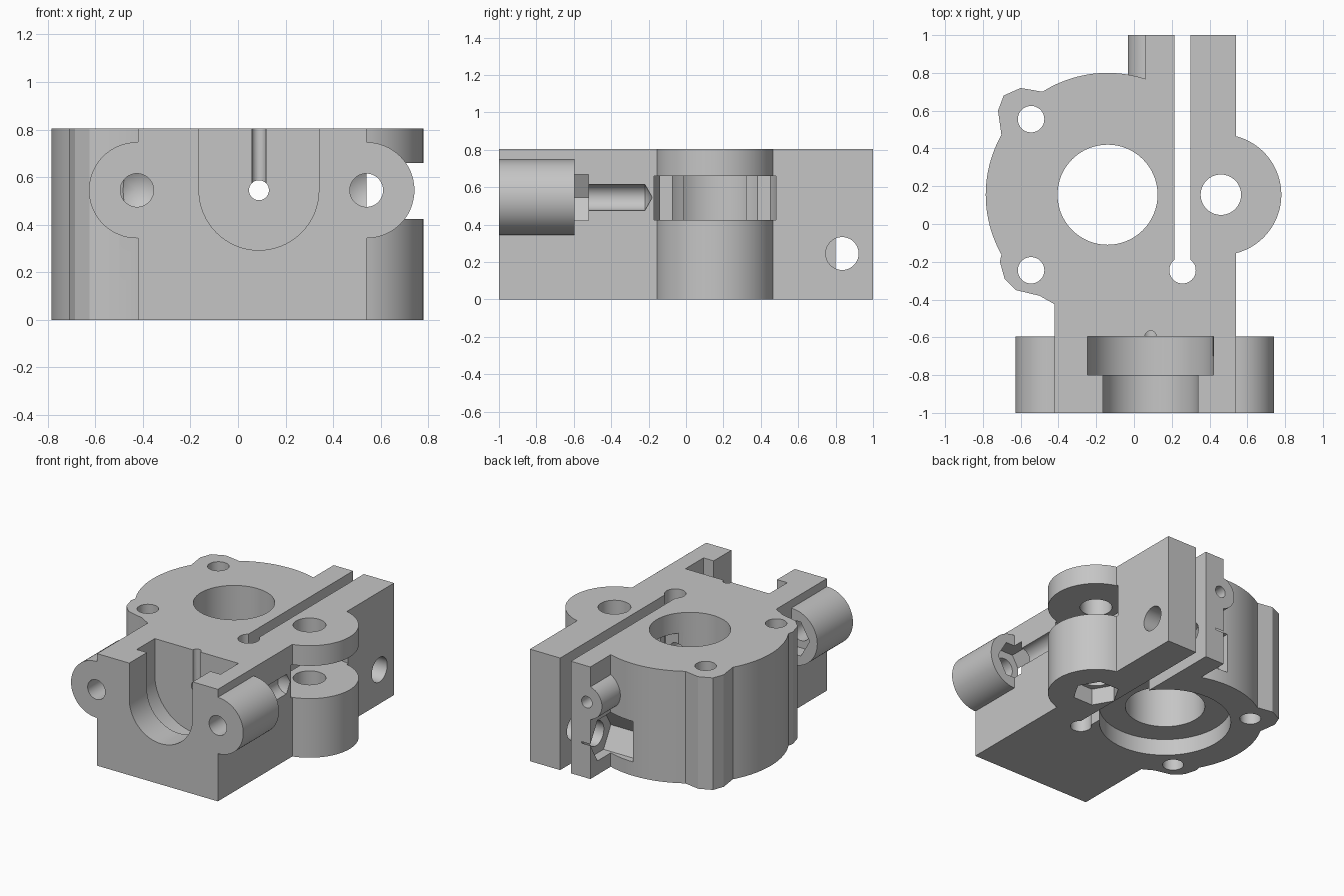
import bpy, bmesh
from math import cos, sin, radians

cube = bpy.data.objects.get("Cube")
if cube:
    bpy.data.objects.remove(cube, do_unlink=True)

grey = bpy.data.materials.new("light grey")
grey.use_nodes = True
colour = (0.56, 0.56, 0.56, 1)
grey.diffuse_color = colour
grey.node_tree.nodes["Principled BSDF"].inputs["Base Color"].default_value = colour


def arc(u, v, r, start, end, steps=32):
    angles = [radians(start + (end - start) * i / steps) for i in range(steps + 1)]
    return [(u + r * cos(a), v + r * sin(a)) for a in angles]


def circle(u, v, r, sides=64):
    return arc(u, v, r, 0, 360, sides)[:-1]


def rect(u0, u1, v0, v1):
    return [(u0, v0), (u1, v0), (u1, v1), (u0, v1)]


def prism(name, profile, axis, low, high, tip=0):
    """Extrude a profile along an axis; tip adds a drill point at the high end."""
    place = {"x": lambda u, v, w: (w, u, v),
             "y": lambda u, v, w: (u, w, v),
             "z": lambda u, v, w: (u, v, w)}[axis]
    bm = bmesh.new()
    a = [bm.verts.new(place(u, v, low)) for u, v in profile]
    b = [bm.verts.new(place(u, v, high)) for u, v in profile]
    n = len(profile)
    bm.faces.new(a)
    for i in range(n):
        j = (i + 1) % n
        bm.faces.new((a[i], a[j], b[j], b[i]))
    if tip:
        u = sum(p[0] for p in profile) / n
        v = sum(p[1] for p in profile) / n
        point = bm.verts.new(place(u, v, high + tip))
        for i in range(n):
            bm.faces.new((b[i], b[(i + 1) % n], point))
    else:
        bm.faces.new(b)
    bmesh.ops.recalc_face_normals(bm, faces=bm.faces)
    mesh = bpy.data.meshes.new(name)
    bm.to_mesh(mesh)
    bm.free()
    mesh.materials.append(grey)
    obj = bpy.data.objects.new(name, mesh)
    bpy.context.collection.objects.link(obj)
    return obj


def combine(kind, *args, **kwargs):
    """Add or cut a prism on the body, then discard it."""
    tool = prism("tool", *args, **kwargs)
    tool.hide_render = True
    mod = body.modifiers.new("shape", "BOOLEAN")
    mod.operation, mod.solver, mod.object = kind, "EXACT", tool
    bpy.context.view_layer.objects.active = body
    bpy.ops.object.modifier_apply(modifier=mod.name)
    bpy.data.objects.remove(tool, do_unlink=True)


def add(*args, **kwargs):
    combine("UNION", *args, **kwargs)


def cut(*args, **kwargs):
    combine("DIFFERENCE", *args, **kwargs)


top = 0.805
hub = (-0.14, 0.155)      # main bore centre
idler = (0.46, 0.155)     # side lobe centre
path = (0.088, 0.545)     # feed path in x, z

# Body outline: front block, side lobe, rear wall, round hub with two ears
outline = [(-0.42, -1), (0.54, -1)]
outline += arc(*idler, 0.32, -75.5, 75.5, 40)
outline += [(0.54, 1), (0.06, 1)]
outline += arc(*hub, 0.645, 71.9, 122.3, 20)
outline += [(-0.60, 0.72), (-0.69, 0.68), (-0.72, 0.60)]
outline += arc(*hub, 0.645, 150.6, 209.4, 24)
outline += [(-0.71, -0.2), (-0.685, -0.29), (-0.625, -0.35), (-0.5, -0.38), (-0.42, -0.425)]
body = prism("clamp_body", outline, "z", 0, top)

# Front screw tabs and rear feed boss
for x in (-0.425, 0.54):
    add(circle(x, 0.545, 0.202), "y", -1, -0.595)
add(circle(*path, 0.12), "y", 0.6, 1)

# Main bore with underside counterbore
cut(circle(*hub, 0.265), "z", -0.1, 1)
cut(circle(*hub, 0.438), "z", -0.1, 0.12)

# Hinge slot with round relief end
cut(rect(0.215, 0.30, -0.24, 1.1), "z", -0.1, 1)
cut(circle(0.257, -0.245, 0.07), "z", -0.1, 1)

# Idler pocket, its window to the bore, axle hole and nut trap
cut(circle(*idler, 0.335), "z", 0.425, 0.66)
cut(rect(-0.05, 0.4, -0.01, 0.32), "z", 0.425, 0.66)
cut(circle(*idler, 0.107), "z", -0.1, 1)
cut(circle(*idler, 0.157, 6), "z", -0.1, 0.12)

# Ear mounting holes
for y in (-0.245, 0.555):
    cut(circle(-0.545, y, 0.07), "z", -0.1, 1)

# Stepped U-shaped front socket
for r, y0, y1 in ((0.252, -1.1, -0.7), (0.333, -0.8, -0.595)):
    x, z = path
    cut(arc(x, z, r, 180, 360) + [(x + r, 1), (x - r, 1)], "y", y0, y1)

# Feed path and the vertical relief groove behind the socket
cut(circle(*path, 0.042, 32), "y", -1.1, 1.1)
cut(circle(path[0], -0.595, 0.03, 24), "z", 0.545, 1)

# Tab screw holes with drill points and hexagonal nut pockets
for x in (-0.425, 0.54):
    cut(circle(x, 0.545, 0.07, 48), "y", -1.1, -0.22, tip=0.04)
    cut(circle(x, 0.545, 0.141, 6), "y", -0.7, -0.52)

# Rear cross bolt hole and nut trap
cut(circle(0.835, 0.245, 0.088, 48), "x", 0, 0.7)
cut(circle(0.835, 0.245, 0.168, 6), "x", -0.14, 0.13)

# Smooth the round walls and keep the machined edges
bpy.ops.object.select_all(action="DESELECT")
body.select_set(True)
bpy.context.view_layer.objects.active = body
bpy.ops.object.shade_smooth_by_angle(angle=radians(20))
